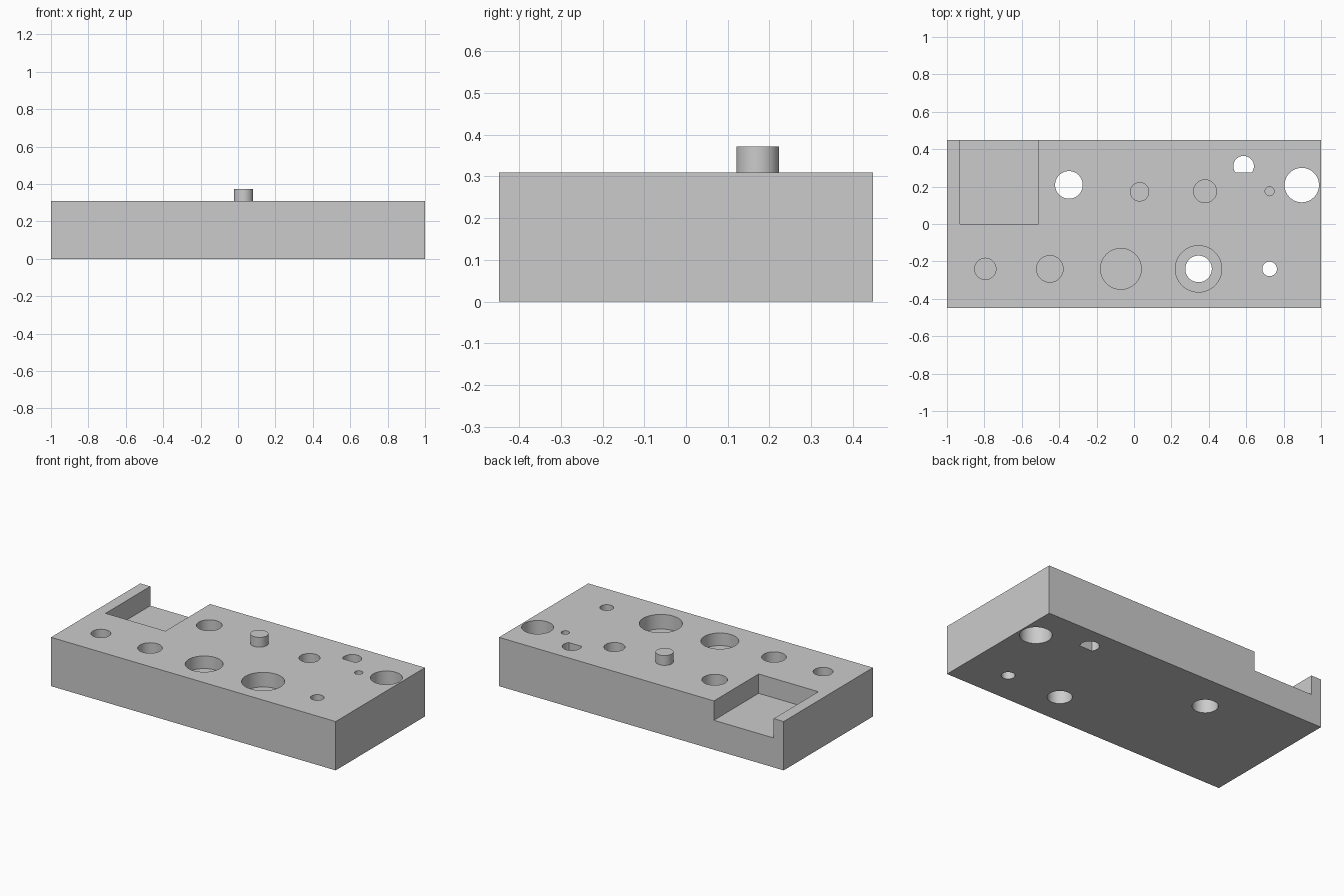
import bpy
import bmesh
import math
from mathutils import Matrix

cube = bpy.data.objects.get("Cube")
if cube:
    bpy.data.objects.remove(cube, do_unlink=True)

TOP = 0.31
HALF_Y = 0.448

grey = bpy.data.materials.new("light_grey")
grey.use_nodes = True
colour = (0.6, 0.6, 0.6, 1)
grey.diffuse_color = colour
grey.node_tree.nodes["Principled BSDF"].inputs["Base Color"].default_value = colour


def to_object(name, bm):
    mesh = bpy.data.meshes.new(name)
    bmesh.ops.recalc_face_normals(bm, faces=bm.faces)
    bm.to_mesh(mesh)
    bm.free()
    mesh.materials.append(grey)
    obj = bpy.data.objects.new(name, mesh)
    bpy.context.collection.objects.link(obj)
    return obj


def box(name, x0, x1, y0, y1, z0, z1):
    bm = bmesh.new()
    size = Matrix.Diagonal((x1 - x0, y1 - y0, z1 - z0, 1))
    centre = Matrix.Translation(((x0 + x1) / 2, (y0 + y1) / 2, (z0 + z1) / 2))
    bmesh.ops.create_cube(bm, size=1, matrix=centre @ size)
    return to_object(name, bm)


def cylinder(name, x, y, radius, z0, z1, flat=None):
    """Upright cylinder; flat trims the front side at that y."""
    bm = bmesh.new()
    bmesh.ops.create_cone(bm, cap_ends=True, segments=64, radius1=radius, radius2=radius,
                          depth=z1 - z0, matrix=Matrix.Translation((x, y, (z0 + z1) / 2)))
    if flat is not None:
        bmesh.ops.bisect_plane(bm, geom=bm.verts[:] + bm.edges[:] + bm.faces[:],
                               plane_co=(x, flat, 0), plane_no=(0, -1, 0), clear_outer=True)
        bmesh.ops.holes_fill(bm, edges=[e for e in bm.edges if e.is_boundary])
    return to_object(name, bm)


def activate(obj):
    bpy.ops.object.select_all(action="DESELECT")
    obj.select_set(True)
    bpy.context.view_layer.objects.active = obj


def cut(target, cutter):
    activate(target)
    mod = target.modifiers.new("cut", "BOOLEAN")
    mod.operation = "DIFFERENCE"
    mod.solver = "EXACT"
    mod.object = cutter
    bpy.ops.object.modifier_apply(modifier=mod.name)
    bpy.data.objects.remove(cutter, do_unlink=True)


# Main block with the open pocket at the back right corner
block = box("block", -1, 1, -HALF_Y, HALF_Y, 0, TOP)
cut(block, box("pocket_cutter", -0.93, -0.51, 0, HALF_Y + 0.1, 0.187, TOP + 0.1))

# Bores: x, y, radius, depth (None runs right through)
bores = [
    (-0.348, 0.209, 0.074, None),
    (0.897, 0.208, 0.092, None),
    (0.725, -0.24, 0.039, None),
    (0.345, -0.24, 0.124, 0.093),
    (0.345, -0.24, 0.071, None),
    (-0.07, -0.24, 0.109, 0.08),
    (-0.45, -0.24, 0.071, 0.155),
    (-0.795, -0.24, 0.057, 0.155),
    (0.38, 0.175, 0.061, 0.155),
    (0.725, 0.175, 0.024, 0.155),
]
for x, y, radius, depth in bores:
    floor = -0.1 if depth is None else TOP - depth
    cut(block, cylinder("bore_cutter", x, y, radius, floor, TOP + 0.1))

# D-shaped through hole
cut(block, cylinder("d_hole_cutter", 0.586, 0.309, 0.055, -0.1, TOP + 0.1, flat=0.276))

# Raised round pin
pin = cylinder("pin", 0.03, 0.172, 0.0515, TOP, 0.372)

for obj in (block, pin):
    activate(obj)
    bpy.ops.object.shade_smooth_by_angle(angle=math.radians(30))
